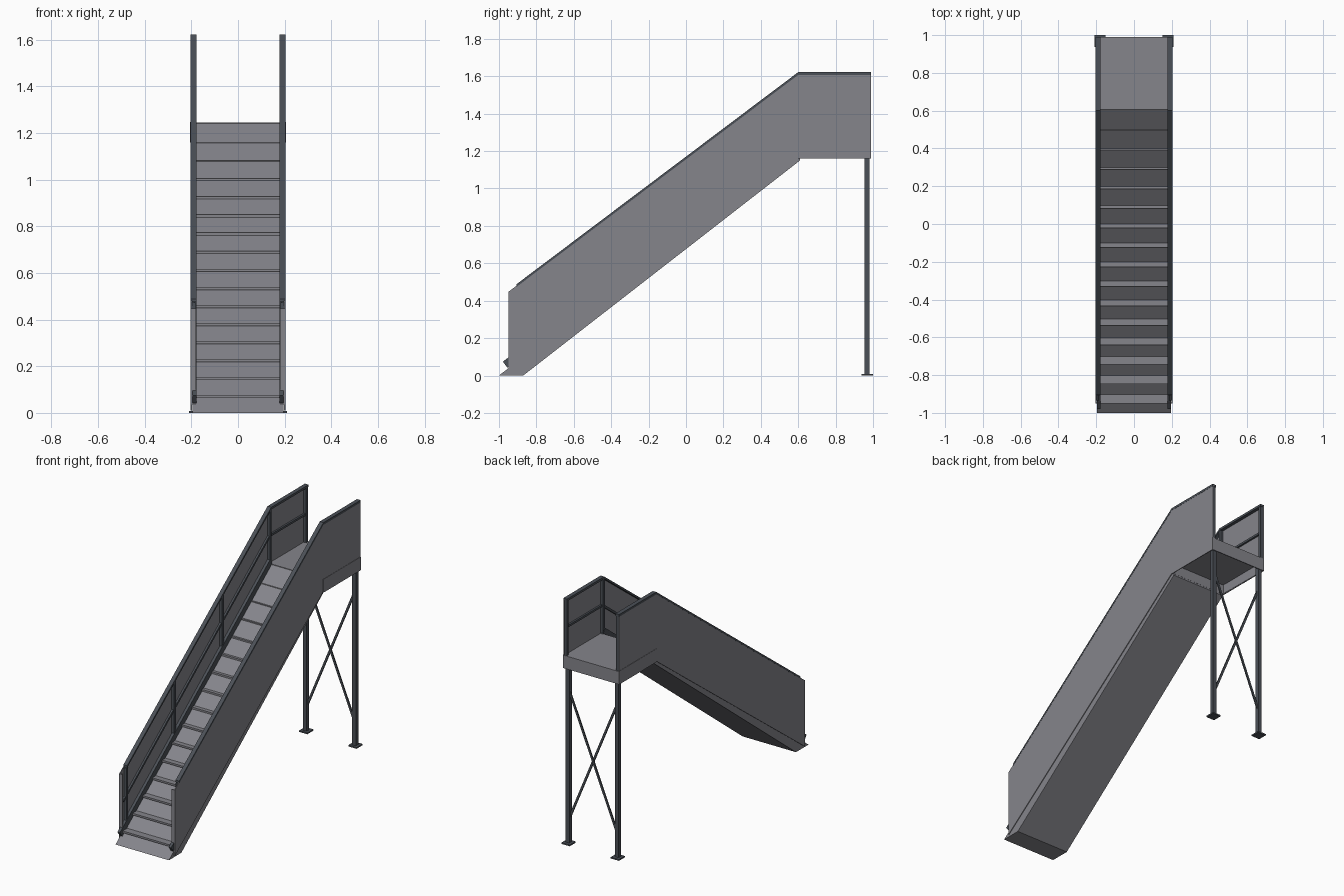
import bpy, bmesh
from mathutils import Vector

if "Cube" in bpy.data.objects:
    bpy.data.objects.remove(bpy.data.objects["Cube"])


def material(name, rgb):
    m = bpy.data.materials.new(name)
    m.diffuse_color = (*rgb, 1)
    m.use_nodes = True
    m.node_tree.nodes["Principled BSDF"].inputs["Base Color"].default_value = m.diffuse_color
    return m


GREY = material("steel grey", (0.235, 0.235, 0.26))
DARK = material("dark slate", (0.07, 0.08, 0.095))


def prism(name, profile, x0, x1, mat):
    """Extrude a (y, z) outline from x0 to x1."""
    bm = bmesh.new()
    face = bm.faces.new([bm.verts.new((x0, y, z)) for y, z in profile])
    ext = bmesh.ops.extrude_face_region(bm, geom=[face])
    verts = [g for g in ext["geom"] if isinstance(g, bmesh.types.BMVert)]
    bmesh.ops.translate(bm, verts=verts, vec=(x1 - x0, 0, 0))
    bmesh.ops.recalc_face_normals(bm, faces=bm.faces)
    me = bpy.data.meshes.new(name)
    bm.to_mesh(me)
    bm.free()
    me.materials.append(mat)
    ob = bpy.data.objects.new(name, me)
    bpy.context.collection.objects.link(ob)
    return ob


def box(name, x, y, z, mat):
    return prism(name, [(y[0], z[0]), (y[1], z[0]), (y[1], z[1]), (y[0], z[1])], x[0], x[1], mat)


def bar(name, a, b, x0, x1, h, mat):
    """Straight rail between two (y, z) points, square-cut ends."""
    a, b = Vector(a), Vector(b)
    d = (b - a).normalized()
    n = Vector((-d.y, d.x)) * h / 2
    return prism(name, [a - n, b - n, b + n, a + n], x0, x1, mat)


def ramp_z(y):
    return (y + 1) * 0.773


def top_z(y):
    return 1.62 if y > 0.6 else 1.62 - (0.6 - y) * 0.757


# Sloped stair body
prism("stair_body", [(-1, 0), (-0.87, 0), (0.61, 1.15), (0.61, 1.245)], -0.195, 0.195, GREY)

# Treads standing out of the slope
for k in range(15):
    z = 0.075 + 0.0775 * k
    front = -0.95 + 0.1033 * k
    box(f"tread_{k + 1}", (-0.185, 0.185), (front, -0.885 + 0.1 * k), (z - 0.012, z), GREY)

# Landing: deck plate with a hollow skirt below
box("landing_deck", (-0.2, 0.2), (0.605, 0.99), (1.225, 1.245), GREY)
box("landing_back_skirt", (-0.2, 0.2), (0.984, 0.99), (1.16, 1.245), GREY)
box("landing_front_skirt", (-0.2, 0.2), (0.605, 0.611), (1.16, 1.245), GREY)

for s, side in ((-1, "left"), (1, "right")):
    # Outer side panel and its folded front edge
    prism(f"{side}_side_panel",
          [(-0.95, 0.01), (0.6, 1.165), (0.99, 1.16), (0.99, 1.615), (0.6, 1.615), (-0.95, 0.447)],
          s * 0.198, s * 0.203, GREY)
    box(f"{side}_panel_front_edge", (s * 0.18, s * 0.203), (-0.95, -0.945), (0.035, 0.447), GREY)
    box(f"{side}_landing_skirt", (s * 0.2, s * 0.205), (0.6, 0.99), (1.16, 1.248), GREY)

    # Handrail, mid rail and skirting rail on the inside
    xi, xo = s * 0.18, s * 0.199
    prism(f"{side}_handrail",
          [(-0.905, 0.475), (0.6, 1.607), (0.99, 1.607), (0.99, 1.622), (0.6, 1.622), (-0.905, 0.489)],
          s * 0.177, s * 0.204, DARK)
    bar(f"{side}_mid_rail", (-0.93, 0.26), (0.6, 1.43), s * 0.186, xo, 0.014, DARK)
    bar(f"{side}_landing_mid_rail", (0.6, 1.43), (0.985, 1.43), s * 0.186, xo, 0.014, DARK)
    bar(f"{side}_skirting_rail", (-0.967, 0.058), (0.6, 1.262), s * 0.178, s * 0.196, 0.04, DARK)

    # Posts
    for i, y in enumerate((-0.9, -0.4, 0.1, 0.6, 0.978)):
        box(f"{side}_post_{i + 1}", (xi, xo), (y - 0.009, y + 0.009),
            (min(ramp_z(y), 1.24), top_z(y) - 0.012), DARK)

    # Support leg with foot plate
    box(f"{side}_leg", (s * 0.167, s * 0.193), (0.954, 0.98), (0.005, 1.23), DARK)
    box(f"{side}_foot_plate", (s * 0.15, s * 0.21), (0.938, 1.0), (0, 0.009), DARK)

    # Diagonal brace, one of the crossing pair
    y = 0.967 + s * 0.004
    brace = box(f"{side}_diagonal_brace", (-0.5, 0.5), (-0.004, 0.004), (-0.007, 0.007), DARK)
    direction = Vector((s * 0.36, 0, 0.87))
    brace.scale.x = direction.length
    brace.rotation_mode = 'QUATERNION'
    brace.rotation_quaternion = Vector((1, 0, 0)).rotation_difference(direction)
    brace.location = (0, y, 0.595)
